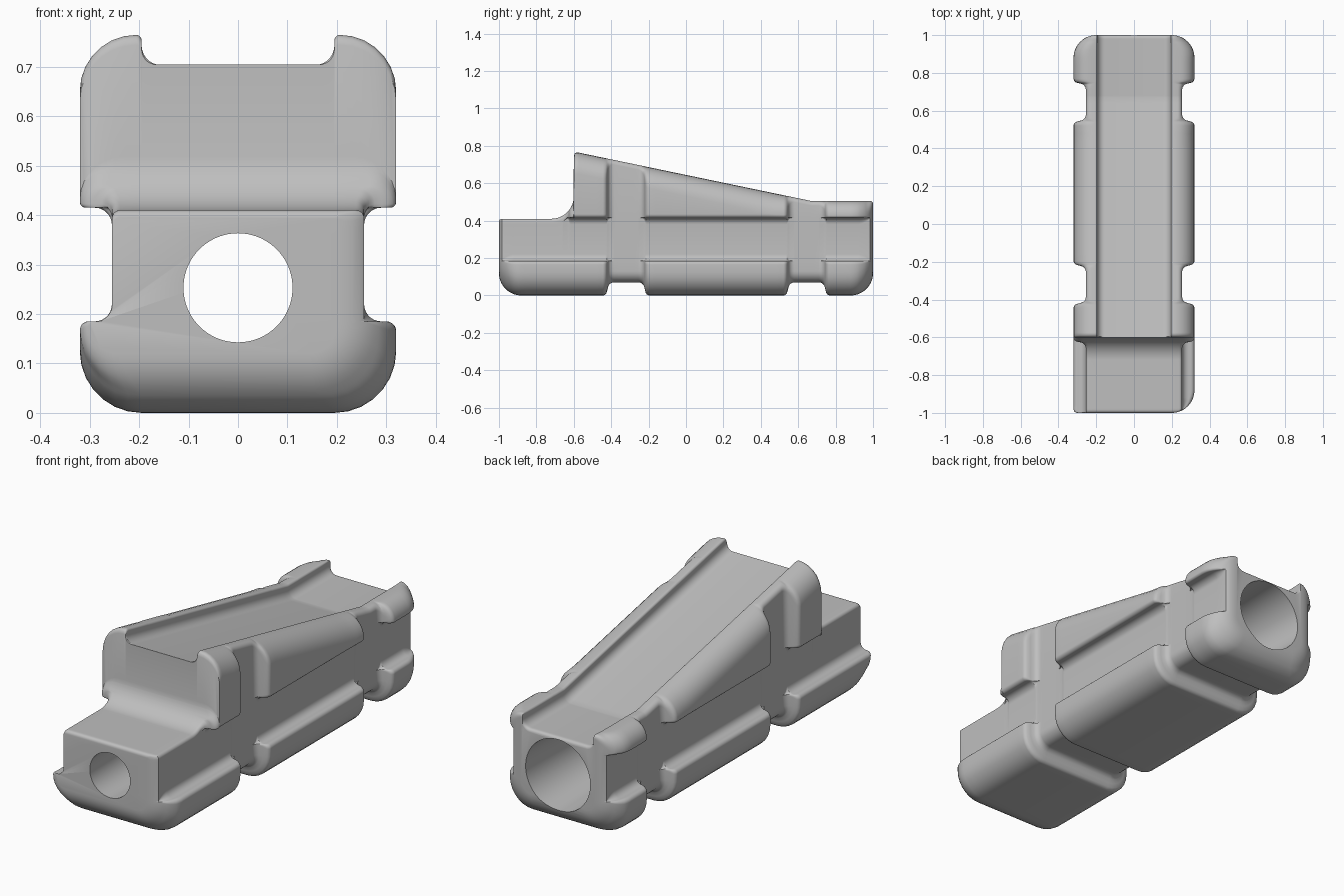
import bpy, bmesh, math
from mathutils import Vector

cube = bpy.data.objects.get("Cube")
if cube:
    bpy.data.objects.remove(cube)

HULL, CORE, CHANNEL = 0.32, 0.255, 0.195
SLOT_LOW, SLOT_HIGH = 0.185, 0.415
GROOVE_Z = 0.07
STEP_Y = -0.6
LOWER_PADS = [(-2, -0.42), (-0.22, 0.545), (0.745, 2)]
UPPER_PADS = [(-0.625, -0.42), (-0.22, 0.545), (0.745, 2)]


def roundover(d, r):
    """Amount removed by a quarter-round of radius r, at distance d from an edge."""
    if d >= r:
        return 0.0
    k = 1 - max(d, 0) / r
    return r * (1 - math.sqrt(max(0, 1 - k * k)))


def rise(y, pads):
    """Pad height from 0 in a groove to 1 on a pad, with a filleted foot and rounded rim."""
    foot, rim, split = 0.035, 0.025, 0.55
    d = max(min(y - a, b - y) for a, b in pads)
    if d < 0:
        k = max(0, d + foot) / foot
        return split * (1 - math.sqrt(max(0, 1 - k * k)))
    return 1 - (1 - split) * roundover(d, rim) / rim


def ramp(y):
    """Sloping top line of the rails."""
    return 0.505 + 0.208 * max(0, 0.67 - y)


def top_line(y):
    if y < STEP_Y:
        k = max(0, y + 0.72)
        z = 0.53 - math.sqrt(max(0, 0.0144 - k * k))
    else:
        z = ramp(y) - roundover(y - STEP_Y, 0.025)
    return z - roundover(1 - abs(y), 0.015)


def fillet(corners, steps=7):
    """Round each inner corner of an open outline of (x, z, radius)."""
    out = []
    for i in range(1, len(corners) - 1):
        p = Vector(corners[i][:2])
        r = corners[i][2]
        arms = []
        for n in (corners[i - 1], corners[i + 1]):
            e = Vector(n[:2]) - p
            total = corners[i][2] + n[2]
            r = min(r, e.length * corners[i][2] / total)
            arms.append(e.normalized() if e.length > 1e-7 else Vector((0, 0)))
        for s in range(steps + 1):
            t = s / steps * math.pi / 2
            out.append(p + arms[0] * r * (1 - math.sin(t)) + arms[1] * r * (1 - math.cos(t)))
    return out


def half_section(y, side):
    front_r = 0.12 if side > 0 else 0.02
    hull = HULL - roundover(1 - y, 0.12) - roundover(1 + y, front_r)
    core = min(CORE, hull)
    low, high = rise(y, LOWER_PADS), rise(y, UPPER_PADS)
    w_low = core + (hull - core) * low
    w_high = core + (hull - core) * high
    bottom = max(GROOVE_Z * (1 - low), roundover(1 - abs(y), 0.12))
    top = top_line(y)
    floor = top if y < STEP_Y else min(top, ramp(y) - 0.065 - roundover(1 - y, 0.015))
    shelf = min(SLOT_HIGH, top - 0.03)
    return fillet([
        (0, bottom, 0.001),
        (w_low, bottom, 0.06 + 0.065 * low),
        (w_low, SLOT_LOW, 0.02),
        (core, SLOT_LOW, 0.035),
        (core, shelf, 0.035),
        (w_high, shelf, 0.02),
        (w_high, top, 0.025 + 0.1 * high),
        (CHANNEL, top, 0.012),
        (CHANNEL, floor, 0.04),
        (0, floor, 0.001)])


# Stations along the body, denser at rounded ends, pad rims and the step
stations = {round(-1 + 0.04 * i, 4) for i in range(51)}
for i in range(13):
    inset = 0.12 * (1 - math.cos(i / 12 * math.pi / 2))
    stations |= {round(1 - inset, 4), round(inset - 1, 4)}
for a, b in LOWER_PADS + UPPER_PADS:
    for edge, sign in ((a, 1), (b, -1)):
        if abs(edge) < 1:
            stations |= {round(edge + sign * 0.005 * i, 4) for i in range(-7, 6)}
stations |= {round(STEP_Y + 0.004 * i, 4) for i in range(-30, 8)}
stations |= {STEP_Y - 0.0005, 0.67}

# Body: one loft through all sections
bm = bmesh.new()
rings = []
for y in sorted(stations):
    right = [(p.x, y, p.y) for p in half_section(y, 1)]
    left = [(-p.x, y, p.y) for p in half_section(y, -1)]
    rings.append([bm.verts.new(c) for c in right + left[::-1]])
for r0, r1 in zip(rings, rings[1:]):
    for i in range(len(r0)):
        j = (i + 1) % len(r0)
        bm.faces.new((r0[i], r0[j], r1[j], r1[i]))
bm.faces.new(rings[0])
bm.faces.new(rings[-1])
bmesh.ops.remove_doubles(bm, verts=bm.verts, dist=1e-5)
bmesh.ops.recalc_face_normals(bm, faces=bm.faces)
mesh = bpy.data.meshes.new("body")
bm.to_mesh(mesh)
bm.free()
body = bpy.data.objects.new("body", mesh)
bpy.context.collection.objects.link(body)

# Material
grey = bpy.data.materials.new("plain grey")
grey.use_nodes = True
colour = (0.52, 0.52, 0.52, 1)
grey.diffuse_color = colour
grey.node_tree.nodes["Principled BSDF"].inputs["Base Color"].default_value = colour
mesh.materials.append(grey)

# Tapered bore through the whole length, wider at the back
bpy.ops.mesh.primitive_cone_add(vertices=72, radius1=0.107, radius2=0.18, depth=2.2,
                                location=(0, 0, 0.253), rotation=(-math.pi / 2, 0, 0))
cutter = bpy.context.object
cutter.name = "bore_cutter"
cutter.hide_render = True
cutter.data.materials.append(grey)
cut = body.modifiers.new("bore", 'BOOLEAN')
cut.operation = 'DIFFERENCE'
cut.solver = 'EXACT'
cut.object = cutter

bpy.ops.object.select_all(action='DESELECT')
body.select_set(True)
bpy.context.view_layer.objects.active = body
bpy.ops.object.modifier_apply(modifier=cut.name)
bpy.data.objects.remove(cutter)
bpy.ops.object.shade_smooth_by_angle(angle=math.radians(35))
